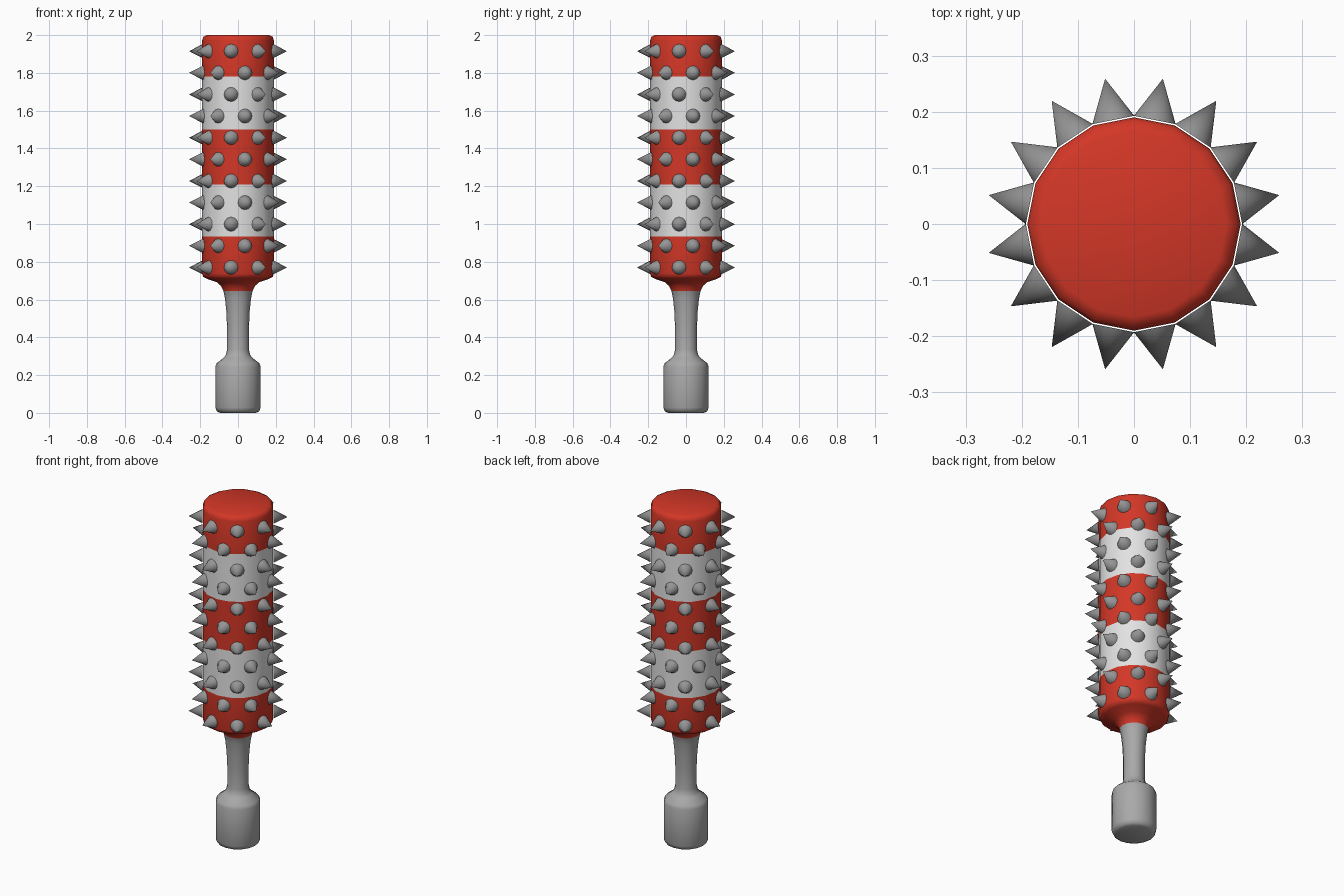
import bpy, bmesh, math
from mathutils import Matrix, Vector

if "Cube" in bpy.data.objects:
    bpy.data.objects.remove(bpy.data.objects["Cube"])

SIDES = 16


def material(name, rgb):
    m = bpy.data.materials.new(name)
    m.diffuse_color = (*rgb, 1)
    m.use_nodes = True
    m.node_tree.nodes["Principled BSDF"].inputs["Base Color"].default_value = m.diffuse_color
    return m


red = material("red paint", (0.65, 0.038, 0.02))
white = material("white paint", (0.76, 0.76, 0.76))
grip = material("grip grey", (0.40, 0.40, 0.40))
steel = material("spike steel", (0.30, 0.30, 0.30))


def finish(bm, name, mats, angle):
    bmesh.ops.recalc_face_normals(bm, faces=bm.faces)
    me = bpy.data.meshes.new(name)
    bm.to_mesh(me)
    bm.free()
    for m in mats:
        me.materials.append(m)
    ob = bpy.data.objects.new(name, me)
    bpy.context.collection.objects.link(ob)
    bpy.context.view_layer.objects.active = ob
    ob.select_set(True)
    bpy.ops.object.shade_smooth_by_angle(angle=math.radians(angle))
    ob.select_set(False)
    return ob


def lathe(name, profile, mats, rule=None):
    """Closed solid of revolution from (radius, z) points."""
    bm = bmesh.new()
    rings = []
    for r, z in profile:
        rings.append([bm.verts.new((r * math.cos(2 * math.pi * i / SIDES),
                                    r * math.sin(2 * math.pi * i / SIDES), z))
                      for i in range(SIDES)])
    for a, b in zip(rings, rings[1:]):
        for i in range(SIDES):
            j = (i + 1) % SIDES
            bm.faces.new((a[i], a[j], b[j], b[i]))
    bm.faces.new(rings[0])
    bm.faces.new(rings[-1])
    if rule:
        for f in bm.faces:
            f.material_index = rule(f.calc_center_median().z)
    return finish(bm, name, mats, 50)


# Club: pommel, grip, flared neck and striped head in one profile
profile = [(0.095, 0.0), (0.112, 0.008), (0.12, 0.028), (0.12, 0.245), (0.113, 0.263),
           (0.075, 0.293), (0.064, 0.308), (0.058, 0.335), (0.058, 0.45),
           (0.062, 0.54), (0.069, 0.605), (0.077, 0.645),
           (0.09, 0.672), (0.112, 0.692), (0.165, 0.71), (0.184, 0.72), (0.19, 0.738),
           (0.19, 0.935), (0.19, 1.21), (0.19, 1.50), (0.19, 1.78),
           (0.19, 1.972), (0.184, 1.991), (0.165, 2.0)]


def stripe(z):
    if z < 0.645:
        return 0
    return 2 if 0.935 < z < 1.21 or 1.50 < z < 1.78 else 1


lathe("club_body", profile, [grip, red, white], stripe)

# Spikes: eleven staggered rows of eight cones
bm = bmesh.new()
ROWS, PER_ROW = 11, 8
for row in range(ROWS):
    z = 1.915 - row * (1.915 - 0.77) / (ROWS - 1)
    offset = -11.25 if row % 2 == 0 else 11.25
    for k in range(PER_ROW):
        a = math.radians(offset + k * 360 / PER_ROW)
        out = Vector((math.cos(a), math.sin(a), 0))
        rot = out.to_track_quat('Z', 'Y').to_matrix().to_4x4()
        mid = out * (0.189 + 0.0375) + Vector((0, 0, z))
        bmesh.ops.create_cone(bm, cap_ends=True, segments=12, radius1=0.038,
                              radius2=0.0, depth=0.075,
                              matrix=Matrix.Translation(mid) @ rot)
bmesh.ops.remove_doubles(bm, verts=bm.verts, dist=0.0001)
finish(bm, "spikes", [steel], 60)
